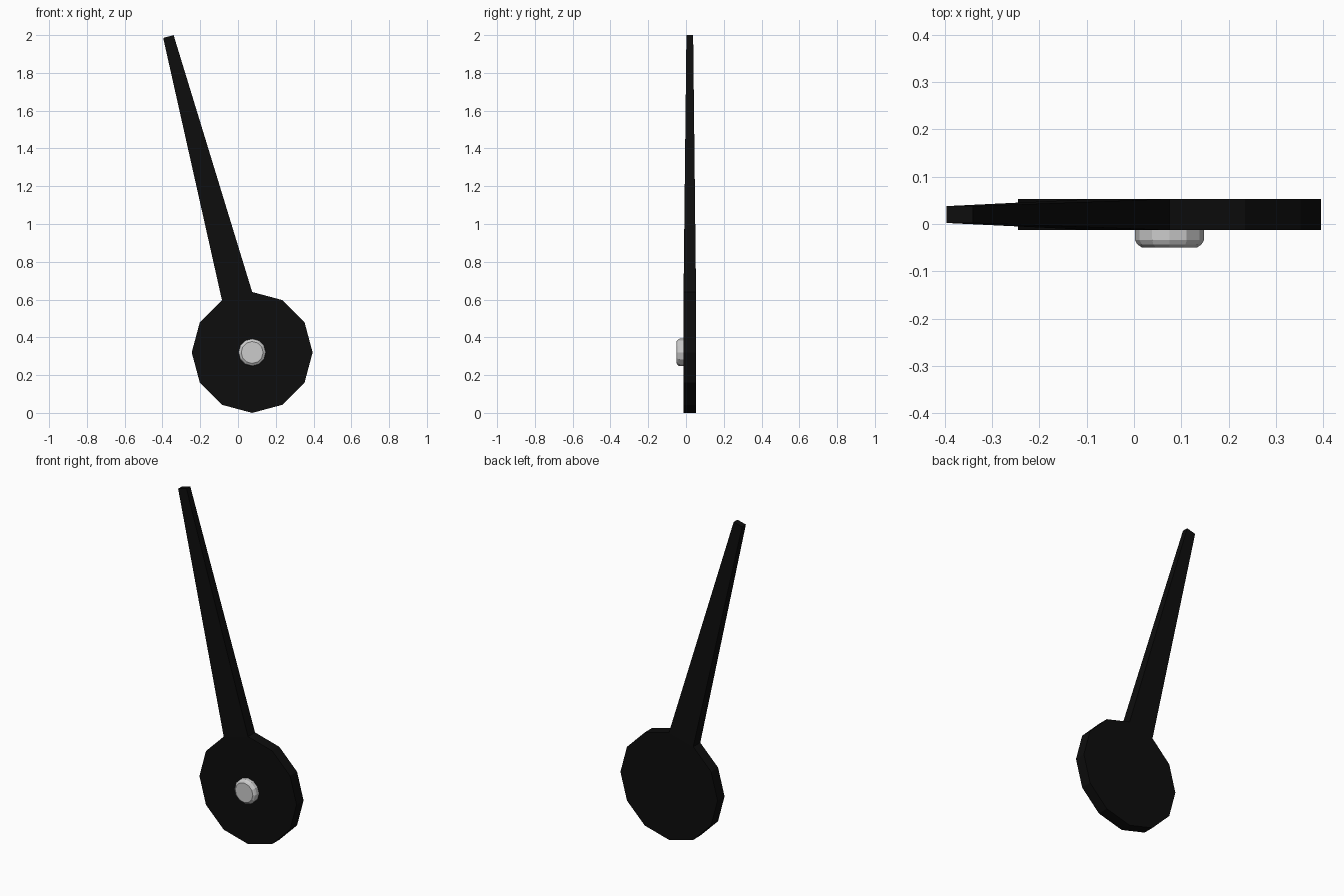
import bpy, bmesh
from math import sin, cos, pi
from mathutils import Vector

if "Cube" in bpy.data.objects:
    bpy.data.objects.remove(bpy.data.objects["Cube"])

CX, CZ = 0.075, 0.32
SIDES = 12


def ring(bm, radius, y):
    return [bm.verts.new((CX + radius * sin(2 * pi * i / SIDES), y,
                          CZ + radius * cos(2 * pi * i / SIDES))) for i in range(SIDES)]


def lathe(bm, stations):
    """Capped stack of rings along y; returns the side faces of the first band."""
    rings = [ring(bm, r, y) for r, y in stations]
    bands = [[bm.faces.new((a[i], a[(i + 1) % SIDES], b[(i + 1) % SIDES], b[i]))
              for i in range(SIDES)] for a, b in zip(rings, rings[1:])]
    bm.faces.new(rings[0])
    bm.faces.new(rings[-1])
    return bands[0]


def finish(bm, name):
    bmesh.ops.recalc_face_normals(bm, faces=bm.faces[:])
    mesh = bpy.data.meshes.new(name)
    bm.to_mesh(mesh)
    bm.free()
    obj = bpy.data.objects.new(name, mesh)
    bpy.context.collection.objects.link(obj)
    return obj


# Round base plate with the pointer arm extruded from its upper left facet
bm = bmesh.new()
sides = lathe(bm, [(0.32, -0.013), (0.32, 0.053)])
face = bmesh.ops.extrude_discrete_faces(bm, faces=[sides[-1]])["faces"][0]
centre = face.calc_center_median()
tip = Vector((-0.3685, 0.02, 1.9925))
for v in face.verts:
    d = v.co - centre
    v.co = tip + Vector((d.x * 0.345, d.y * 0.54, d.z * 0.345))
pointer = finish(bm, "pointer_arm")
black = bpy.data.materials.new("black")
black.diffuse_color = (0.004, 0.004, 0.004, 1)
black.use_nodes = True
black.node_tree.nodes["Principled BSDF"].inputs["Base Color"].default_value = black.diffuse_color
pointer.data.materials.append(black)

# Pivot cap with a chamfered front rim
bm = bmesh.new()
lathe(bm, [(0.073, -0.012), (0.073, -0.034), (0.068, -0.043), (0.058, -0.05)])
finish(bm, "pivot_cap")
